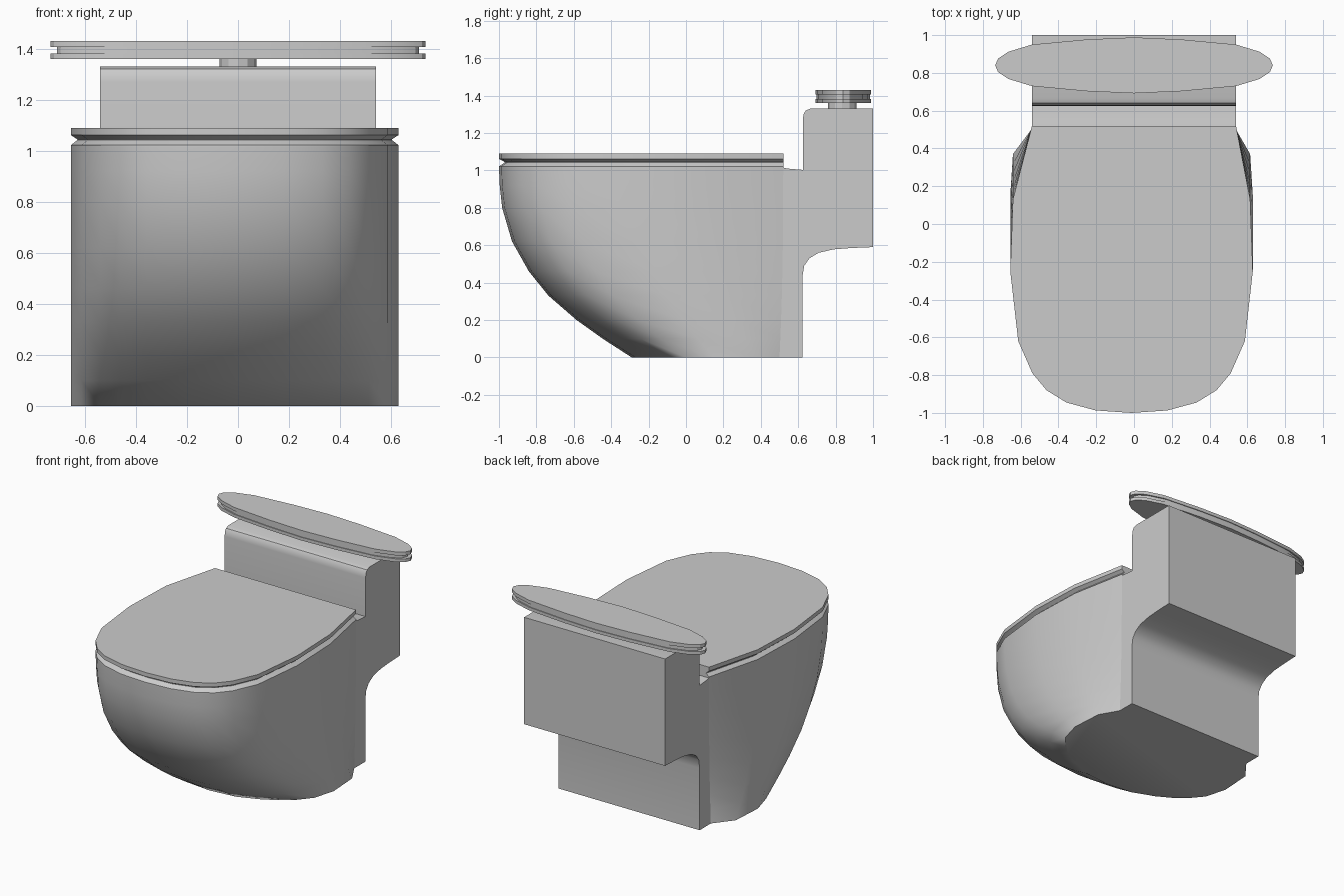
import bpy, bmesh, math

if "Cube" in bpy.data.objects:
    bpy.data.objects.remove(bpy.data.objects["Cube"])


def finish(name, bm, angle=35):
    bmesh.ops.recalc_face_normals(bm, faces=bm.faces)
    me = bpy.data.meshes.new(name)
    bm.to_mesh(me)
    bm.free()
    ob = bpy.data.objects.new(name, me)
    bpy.context.collection.objects.link(ob)
    bpy.ops.object.select_all(action='DESELECT')
    ob.select_set(True)
    bpy.context.view_layer.objects.active = ob
    bpy.ops.object.shade_smooth_by_angle(angle=math.radians(angle))
    return ob


def loft(name, rings, angle=35):
    """Skin equal-length closed rings and cap both ends."""
    bm = bmesh.new()
    vs = [[bm.verts.new(p) for p in r] for r in rings]
    n = len(vs[0])
    for a, b in zip(vs, vs[1:]):
        for i in range(n):
            j = (i + 1) % n
            bm.faces.new((a[i], a[j], b[j], b[i]))
    bm.faces.new(vs[0])
    bm.faces.new(vs[-1])
    return finish(name, bm, angle)


# half outlines of the bowl, back corner to front tip: at the rim and at the floor
RIM = [(.54, .52), (.628, .13), (.642, -.25), (.6, -.62), (.525, -.79),
       (.45, -.88), (.345, -.945), (.19, -.987), (0, -1)]
FLOOR = [(.54, .5), (.628, .37), (.642, .15), (.6, 0), (.525, -.09),
         (.45, -.15), (.345, -.21), (.19, -.27), (0, -.29)]


def plan(t, z, inset=0.0):
    """Bowl outline blended from rim (t=0) to floor (t=1), slightly off centre."""
    half = []
    for (xa, ya), (xb, yb) in zip(RIM, FLOOR):
        x, y = xa + (xb - xa) * t, ya + (yb - ya) * t
        half.append((x * (1 - inset), .52 - (.52 - y) * (1 - inset * .5)))
    off = [0] + [-.013] * (len(half) - 1)
    right = [(x + o, y, z) for (x, y), o in zip(half, off)]
    left = [(-x + o, y, z) for (x, y), o in zip(half, off)]
    return right + left[-2::-1]


# bowl: front edge leans back towards the floor
front = [(0, -.29), (.1, -.445), (.2, -.585), (.33, -.735), (.46, -.84),
         (.62, -.93), (.8, -.983), (.92, -.996), (1.02, -1)]
loft("bowl", [plan((y + 1) / .71, z) for z, y in front], 40)

# seat rim and lid with a V groove between them
loft("seat", [plan(0, 1.015), plan(0, 1.022), plan(0, 1.042, .04), plan(0, 1.047, .04)], 20)
loft("lid", [plan(0, 1.045, .04), plan(0, 1.062), plan(0, 1.09)], 20)

# pedestal back and cistern: one side profile extruded across
side = [(.42, 0), (.622, 0), (.622, .43), (.632, .49), (.66, .53), (.71, .56),
        (.79, .578), (.88, .585), (1, .59), (1, 1.33), (.665, 1.33), (.64, 1.32),
        (.628, 1.3), (.625, 1.27), (.625, 1.003), (.54, 1.01), (.52, 1.015), (.42, 1.015)]
loft("cistern", [[(x, y, z) for y, z in side] for x in (-.54, .54)], 35)

# oval cistern lid: two plates with a recessed band
QUARTER = [(.735, 0), (.72, .035), (.665, .072), (.54, .11), (.25, .137), (0, .148)]


def oval(z, dx=0.0):
    k = 1 - dx
    q = [(x * k, y * k) for x, y in QUARTER]
    top = q + [(-x, y) for x, y in q[-2::-1]]
    pts = top + [(x, -y) for x, y in top[-2:0:-1]]
    return [(x, .84 + y, z) for x, y in pts]


loft("cistern_lid", [oval(1.36), oval(1.382), oval(1.382, .035), oval(1.406, .035),
                     oval(1.406), oval(1.43)], 30)

# short stem carrying the oval lid
stem = [(.073 * math.cos(a), .835 + .076 * math.sin(a))
        for a in (math.tau * i / 12 for i in range(12))]
loft("lid_stem", [[(x, y, z) for x, y in stem] for z in (1.32, 1.365)], 25)
